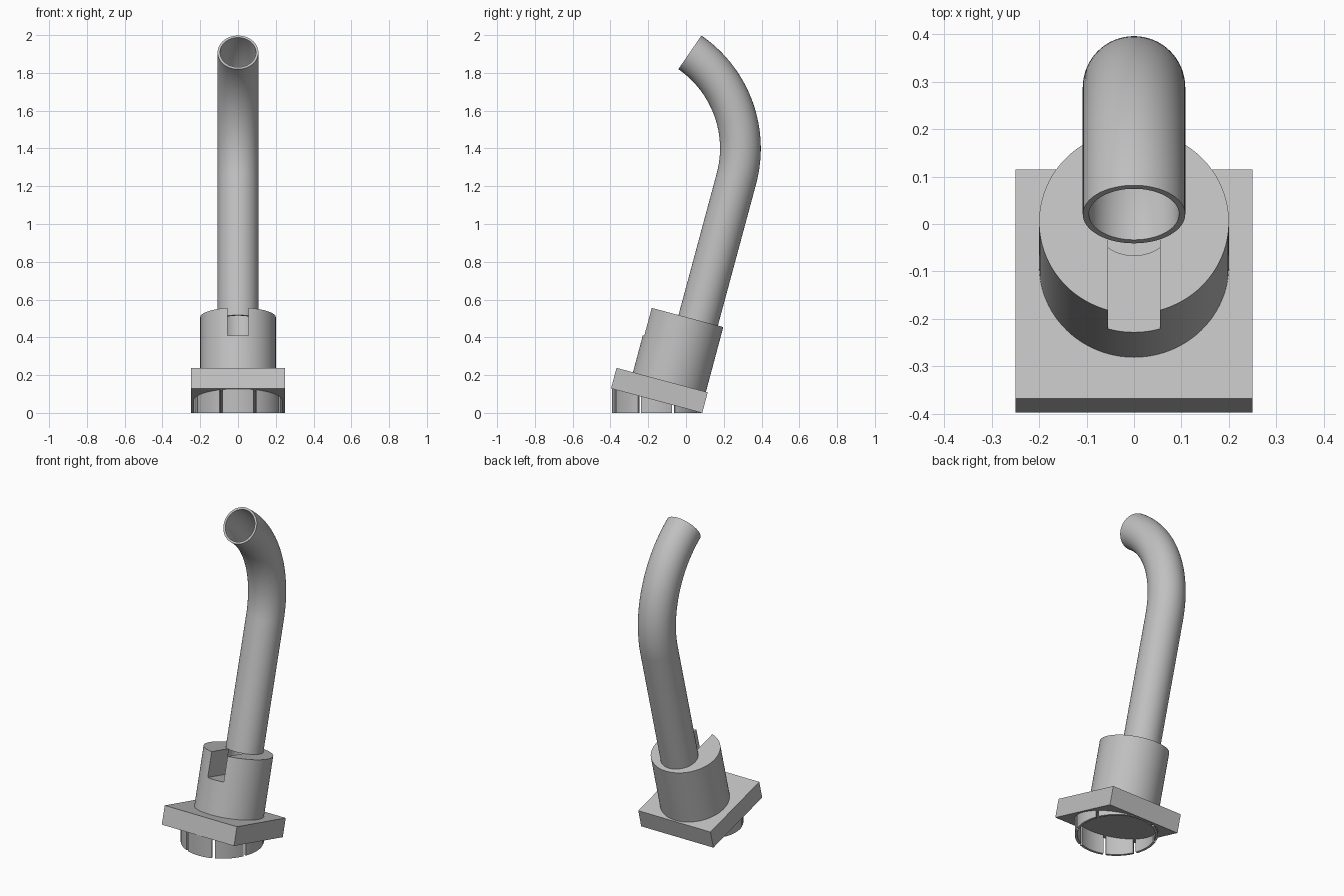
import bpy, bmesh, math
from math import sin, cos, pi, radians
from mathutils import Matrix, Vector

cube = bpy.data.objects.get("Cube")
if cube:
    bpy.data.objects.remove(cube, do_unlink=True)

grey = bpy.data.materials.new("plain grey")
grey.use_nodes = True
grey.diffuse_color = (0.53, 0.53, 0.53, 1)
grey.node_tree.nodes["Principled BSDF"].inputs["Base Color"].default_value = grey.diffuse_color

# Tilted frame shared by plate, hub and straight part of the pipe
TILT = radians(15)
FRAME = Matrix.Translation((0, -0.1555, 0.0645)) @ Matrix.Rotation(-TILT, 4, 'X')
PLATE_T, HUB_H, HUB_R, HUB_Y = 0.113, 0.355, 0.2, 0.04
HUB_TOP = PLATE_T + HUB_H
PIPE_R, BORE_R, PIPE_Y = 0.108, 0.095, 0.1025


def finish(name, bm, smooth=True):
    bmesh.ops.recalc_face_normals(bm, faces=bm.faces)
    mesh = bpy.data.meshes.new(name)
    bm.to_mesh(mesh)
    bm.free()
    mesh.materials.append(grey)
    ob = bpy.data.objects.new(name, mesh)
    bpy.context.collection.objects.link(ob)
    if smooth:
        shade(ob)
    return ob


def shade(ob):
    bpy.ops.object.select_all(action='DESELECT')
    ob.select_set(True)
    bpy.context.view_layer.objects.active = ob
    bpy.ops.object.shade_smooth_by_angle(angle=radians(30))


def box(name, lo, hi):
    lo, hi = Vector(lo), Vector(hi)
    bm = bmesh.new()
    bmesh.ops.create_cube(bm, size=1, matrix=FRAME @ Matrix.Translation((lo + hi) / 2)
                          @ Matrix.Diagonal((*(hi - lo), 1)))
    return finish(name, bm, False)


def cylinder(name, r, y, z0, z1):
    bm = bmesh.new()
    bmesh.ops.create_cone(bm, cap_ends=True, segments=96, radius1=r, radius2=r, depth=z1 - z0,
                          matrix=FRAME @ Matrix.Translation((0, y, (z0 + z1) / 2)))
    return finish(name, bm, False)


def cut(ob, cutters):
    for c in cutters:
        mod = ob.modifiers.new("cut", 'BOOLEAN')
        mod.operation, mod.solver, mod.object = 'DIFFERENCE', 'EXACT', c
    graph = bpy.context.evaluated_depsgraph_get()
    mesh = bpy.data.meshes.new_from_object(ob.evaluated_get(graph))
    ob.modifiers.clear()
    ob.data = mesh
    for c in cutters:
        bpy.data.objects.remove(c, do_unlink=True)


# Square mounting plate
box("mounting_plate", (-0.25, -0.25, 0), (0.25, 0.25, PLATE_T))

# Hub with an off-centre bore and a front slot
hub = cylinder("hub", HUB_R, HUB_Y, PLATE_T, HUB_TOP)
bore = cylinder("bore_cutter", BORE_R, PIPE_Y, PLATE_T + 0.02, HUB_TOP + 0.05)
slot = box("slot_cutter", (-0.055, -0.3, HUB_TOP - 0.152), (0.055, PIPE_Y, HUB_TOP + 0.05))
cut(hub, [bore, slot])
shade(hub)

# Hollow pipe swept along a straight run and a bend
BEND_R, BEND_Y, BEND_Z, STEPS, SIDES = 0.617, -0.329, 1.4, 40, 64
END = radians(55.5)
path = [(FRAME @ Vector((0, PIPE_Y, HUB_TOP)), -TILT)]
for i in range(STEPS + 1):
    a = -TILT + (END + TILT) * i / STEPS
    path.append((Vector((0, BEND_Y + BEND_R * cos(a), BEND_Z + BEND_R * sin(a))), a))
bm = bmesh.new()
walls = []
for r in (PIPE_R, BORE_R):
    rings = []
    for centre, a in path:
        side = Vector((0, cos(a), sin(a)))
        rings.append([bm.verts.new(centre + Vector((r * cos(t), 0, 0)) + side * (r * sin(t)))
                      for t in (2 * pi * k / SIDES for k in range(SIDES))])
    walls.append(rings)


def bridge(a, b):
    for k in range(SIDES):
        n = (k + 1) % SIDES
        bm.faces.new((a[k], a[n], b[n], b[k]))


for rings in walls:
    for a, b in zip(rings, rings[1:]):
        bridge(a, b)
for end in (0, -1):
    bridge(walls[0][end], walls[1][end])
finish("bent_pipe", bm)

# Upright slotted collar, trimmed by the underside of the plate
COLLAR_R, COLLAR_IN, GAP, ARC = 0.236, 0.221, 0.017, 14
normal = FRAME.to_3x3() @ Vector((0, 0, 1))
bm = bmesh.new()
for k in range(8):
    half = pi / 8 - GAP / 2 / COLLAR_R
    angles = [k * pi / 4 - half + 2 * half * i / ARC for i in range(ARC + 1)]
    edge = [[[bm.verts.new((r * cos(t), FRAME.translation.y + r * sin(t), z)) for t in angles]
             for r in (COLLAR_R, COLLAR_IN)] for z in (0, 0.2)]
    (ob0, ib0), (ot, it) = edge
    loop = [ob0, ot, it, ib0]
    for p, q in zip(loop, loop[1:] + loop[:1]):
        for i in range(ARC):
            bm.faces.new((p[i], p[i + 1], q[i + 1], q[i]))
    for i in (0, -1):
        bm.faces.new([row[i] for row in loop])
bmesh.ops.recalc_face_normals(bm, faces=bm.faces)
bmesh.ops.bisect_plane(bm, geom=bm.verts[:] + bm.edges[:] + bm.faces[:], dist=1e-5,
                       plane_co=FRAME.translation, plane_no=normal, clear_outer=True)
finish("slotted_collar", bm)
